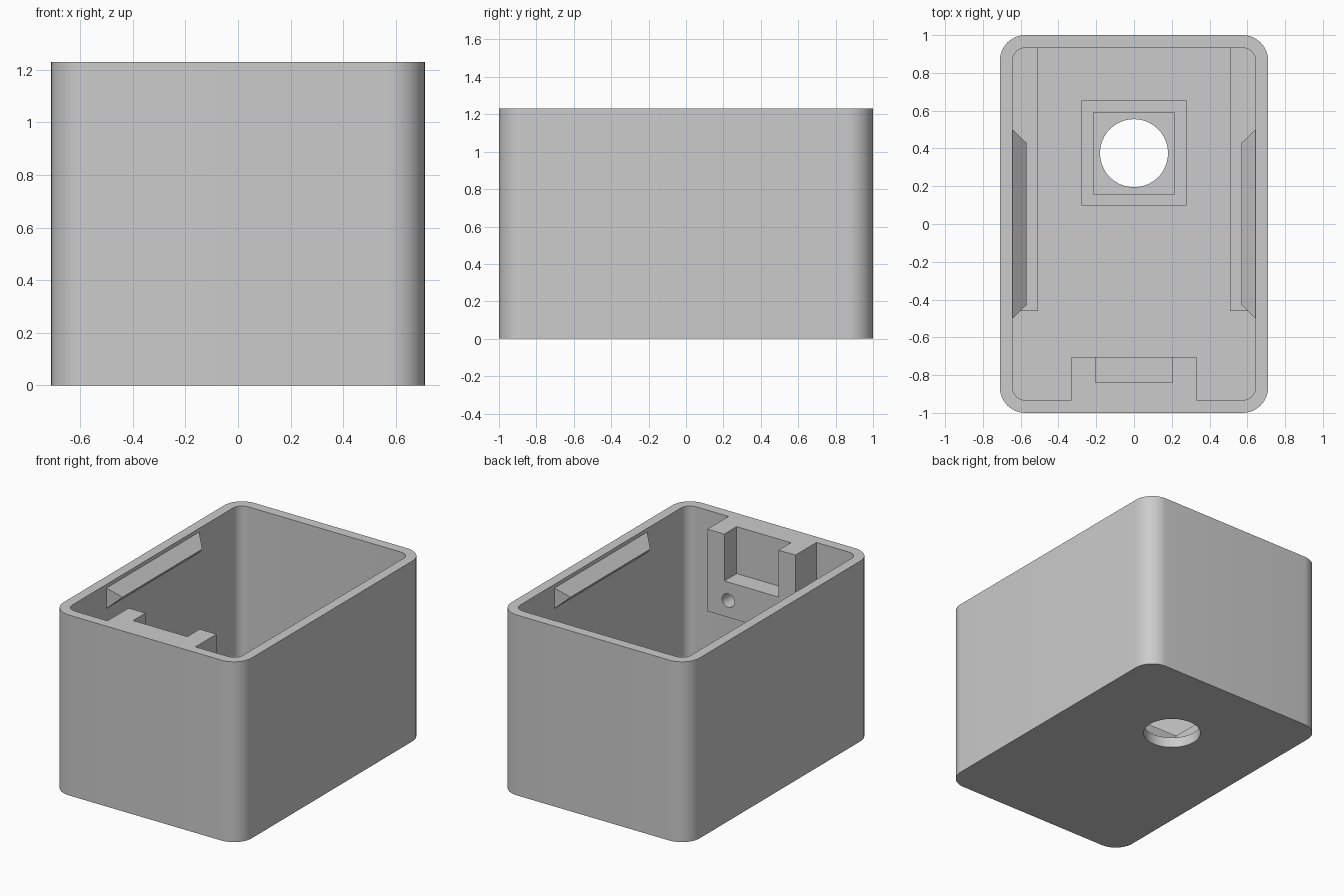
import bpy, bmesh, math

cube = bpy.data.objects.get("Cube")
if cube:
    bpy.data.objects.remove(cube, do_unlink=True)

grey = bpy.data.materials.new("plain grey")
grey.use_nodes = True
GREY = (0.6, 0.6, 0.6, 1)
grey.diffuse_color = GREY
grey.node_tree.nodes["Principled BSDF"].inputs["Base Color"].default_value = GREY


def make(name, bm):
    bmesh.ops.recalc_face_normals(bm, faces=bm.faces)
    mesh = bpy.data.meshes.new(name)
    bm.to_mesh(mesh)
    bm.free()
    mesh.materials.append(grey)
    ob = bpy.data.objects.new(name, mesh)
    bpy.context.collection.objects.link(ob)
    return ob


def prism(name, outline, z0, z1):
    """Extrude an xy outline from z0 to z1."""
    bm = bmesh.new()
    face = bm.faces.new([bm.verts.new((x, y, z0)) for x, y in outline])
    top = bmesh.ops.extrude_face_region(bm, geom=[face])["geom"]
    bmesh.ops.translate(bm, vec=(0, 0, z1 - z0),
                        verts=[v for v in top if isinstance(v, bmesh.types.BMVert)])
    return make(name, bm)


def box(name, x0, x1, y0, y1, z0, z1):
    return prism(name, [(x0, y0), (x1, y0), (x1, y1), (x0, y1)], z0, z1)


def rounded(hx, hy, r, steps=12):
    """Outline of a rectangle with rounded corners."""
    pts = []
    for i, (sx, sy) in enumerate([(1, 1), (-1, 1), (-1, -1), (1, -1)]):
        for k in range(steps + 1):
            a = math.pi / 2 * (i + k / steps)
            pts.append((sx * (hx - r) + r * math.cos(a), sy * (hy - r) + r * math.sin(a)))
    return pts


def circle(cx, cy, r, n=64):
    return [(cx + r * math.cos(math.tau * k / n), cy + r * math.sin(math.tau * k / n))
            for k in range(n)]


def combine(ob, tool, operation):
    """Apply a boolean and remove the tool."""
    mod = ob.modifiers.new("bool", "BOOLEAN")
    mod.operation, mod.solver, mod.object = operation, "EXACT", tool
    bpy.context.view_layer.objects.active = ob
    bpy.ops.object.modifier_apply(modifier=mod.name)
    bpy.data.objects.remove(tool, do_unlink=True)


HX, HY, H = 0.71, 1.0, 1.23
IX, IY, FLOOR = 0.643, 0.932, 0.07
HOLE_Y = 0.375

# Open box with rounded corners
body = prism("box_body", rounded(HX, HY, 0.135), 0, H)
combine(body, prism("cavity", rounded(IX, IY, 0.067), FLOOR, H + 0.2), "DIFFERENCE")

# Slotted holder on the front wall, flush with the rim
combine(body, box("holder", -0.332, 0.332, -0.965, -0.705, 0.67, H), "UNION")
combine(body, box("slot", -0.205, 0.205, -0.838, -0.6, 0.91, H + 0.2), "DIFFERENCE")
for side in (-1, 1):
    drill = prism("screw_hole", circle(0, 0, 0.046, 32), 0, 0.2)
    drill.rotation_euler.x = math.pi / 2
    drill.location = (side * 0.175, -0.64, 0.785)
    bpy.context.view_layer.update()
    combine(body, drill, "DIFFERENCE")

# Round opening in the floor
combine(body, prism("floor_hole", circle(0, HOLE_Y, 0.18), -0.1, 0.3), "DIFFERENCE")

# Square frame standing around the opening
frame = box("hole_frame", -0.278, 0.278, HOLE_Y - 0.278, HOLE_Y + 0.278, FLOOR - 0.01, 0.155)
combine(frame, box("frame_gap", -0.215, 0.215, HOLE_Y - 0.215, HOLE_Y + 0.215, 0, 0.3),
        "DIFFERENCE")

for side, label in ((1, "left"), (-1, "right")):
    # Support rail along the floor
    xs = sorted((side * 0.508, side * 0.66))
    box(label + "_rail", *xs, -0.46, 0.945, FLOOR - 0.01, 0.2)

    # Hipped snap ridge near the rim
    bm = bmesh.new()
    for y in (-1, 1):
        for x, dy, z in ((IX, 0.5, 1.205), (IX, 0.5, 1.065), (0.57, 0.43, 1.135)):
            bm.verts.new((side * x, y * dy, z))
    bmesh.ops.convex_hull(bm, input=bm.verts)
    bmesh.ops.dissolve_limit(bm, angle_limit=0.01, verts=bm.verts, edges=bm.edges)
    make(label + "_snap_ridge", bm)

# Smooth the rounded walls, keep edges sharp
bpy.ops.object.select_all(action="DESELECT")
body.select_set(True)
bpy.context.view_layer.objects.active = body
bpy.ops.object.shade_smooth_by_angle(angle=math.radians(30))
